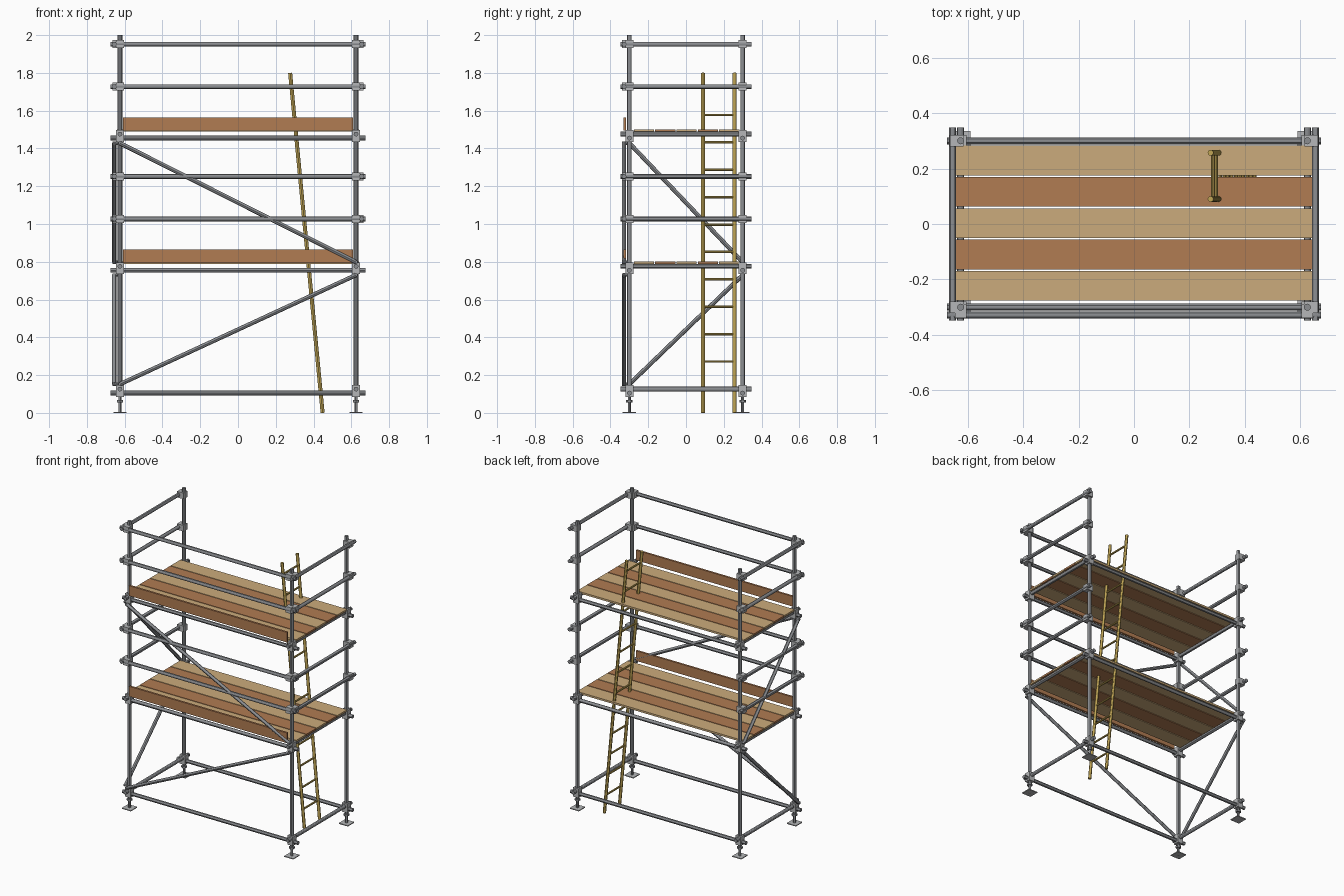
import bpy, bmesh
from mathutils import Vector

cube = bpy.data.objects.get("Cube")
if cube:
    bpy.data.objects.remove(cube)


def material(name, rgb):
    m = bpy.data.materials.new(name)
    m.use_nodes = True
    m.diffuse_color = (*rgb, 1)
    m.node_tree.nodes["Principled BSDF"].inputs["Base Color"].default_value = (*rgb, 1)
    return m


STEEL = material("steel grey", (0.26, 0.27, 0.285))
CLAMP = material("galvanised grey", (0.46, 0.47, 0.48))
TAN = material("tan wood", (0.6, 0.41, 0.2))
BROWN = material("brown wood", (0.44, 0.2, 0.085))
POLE = material("ladder wood", (0.52, 0.37, 0.09))


def finish(bm, name, mat, smooth):
    me = bpy.data.meshes.new(name)
    bm.to_mesh(me)
    bm.free()
    me.materials.append(mat)
    ob = bpy.data.objects.new(name, me)
    bpy.context.collection.objects.link(ob)
    if smooth:
        bpy.ops.object.select_all(action='DESELECT')
        ob.select_set(True)
        bpy.context.view_layer.objects.active = ob
        bpy.ops.object.shade_smooth_by_angle()
    return ob


def tubes(name, mat, segments, radius, sides=12):
    """One object holding a capped cylinder for each pair of end points."""
    bm = bmesh.new()
    for a, b in segments:
        a, b = Vector(a), Vector(b)
        new = bmesh.ops.create_cone(bm, cap_ends=True, segments=sides, radius1=radius,
                                    radius2=radius, depth=(b - a).length)["verts"]
        bmesh.ops.rotate(bm, verts=new, matrix=(b - a).to_track_quat('Z', 'Y').to_matrix())
        bmesh.ops.translate(bm, verts=new, vec=(a + b) / 2)
    return finish(bm, name, mat, True)


def boxes(name, mat, items):
    """One object holding a box for each (centre, size)."""
    bm = bmesh.new()
    for centre, size in items:
        new = bmesh.ops.create_cube(bm, size=1)["verts"]
        bmesh.ops.scale(bm, verts=new, vec=size)
        bmesh.ops.translate(bm, verts=new, vec=centre)
    return finish(bm, name, mat, False)


X, Y = 0.625, 0.30            # post positions
XO, YO = 0.655, 0.328         # rails and braces fixed outside the posts
LX, LY = 0.675, 0.348         # half lengths of tubes
R = 0.0125
LEDGERS = (0.105, 0.755, 1.455)
RAILS = (1.027, 1.252, 1.727, 1.952)
STEP = 0.021                  # transoms rest above the ledgers
corners = [(sx * X, sy * Y) for sx in (-1, 1) for sy in (-1, 1)]

# Upright posts on screw jacks
tubes("posts", STEEL, [((x, y, 0.085), (x, y, 2)) for x, y in corners], R)
tubes("jack_screws", STEEL, [((x, y, 0), (x, y, 0.1)) for x, y in corners], 0.008)
tubes("jack_nuts", STEEL, [((x, y, 0.055), (x, y, 0.068)) for x, y in corners], 0.018, 6)
boxes("base_plates", CLAMP, [((x, y, 0.003), (0.07, 0.07, 0.006)) for x, y in corners])

# Ledgers along the long sides, transoms across the ends
tubes("ledgers", STEEL, [((-LX, y, z), (LX, y, z)) for z in LEDGERS for y in (-Y, Y)], R)
tubes("transoms", STEEL, [((x, -LY, z + STEP), (x, LY, z + STEP))
                          for z in LEDGERS for x in (-X, X)], R)

# Guard rails on the front and both ends, the back stays open
tubes("front_guard_rails", STEEL, [((-LX, -YO, z), (LX, -YO, z)) for z in RAILS], R)
tubes("end_guard_rails", STEEL, [((x, -LY, z), (x, LY, z)) for z in RAILS for x in (-XO, XO)], R)

# Diagonal braces zigzag up the front and the right end
LOW, MID, UP, TOP = 0.152, 0.73, 0.798, 1.428
tubes("front_braces", STEEL, [((-X, -YO, LOW), (X, -YO, MID)),
                              ((-X, -YO, TOP), (X, -YO, UP))], 0.0115)
tubes("end_braces", STEEL, [((-XO, -Y, LOW), (-XO, Y, MID)),
                            ((-XO, -Y, TOP), (-XO, Y, UP))], 0.0115)

# Block clamps where tubes meet the posts
C = 0.042
clamps = []
for x, y in corners:
    out = 0.014 if x > 0 else -0.014
    clamps += [((x, y, z + STEP / 2), (C, C, C + STEP)) for z in LEDGERS]
    clamps += [((x + out, y, z), (C + 0.008, C, C)) for z in RAILS]
    if y < 0:
        clamps += [((x, y - 0.014, z), (C, C + 0.008, C)) for z in RAILS]
boxes("post_clamps", CLAMP, clamps)

# Pins joining brace ends to the posts
tubes("brace_pins", STEEL,
      [((x, -Y, z), (x, -YO - 0.01, z)) for x, z in ((-X, LOW), (X, MID), (-X, TOP), (X, UP))] +
      [((-X, y, z), (-XO - 0.01, y, z)) for y, z in ((-Y, LOW), (Y, MID), (-Y, TOP), (Y, UP))],
      0.009, 8)

# Plank decks and toe boards
PITCH, WIDTH, THICK = 0.113, 0.107, 0.013
for level, z in zip(("lower", "upper"), LEDGERS[1:]):
    deck = z + STEP + R
    for mat, rows in ((TAN, (-2, 0, 2)), (BROWN, (-1, 1))):
        boxes(f"{level}_deck_{mat.name.split()[0]}_planks", mat,
              [((0, r * PITCH + 0.003, deck + THICK / 2), (1.283, WIDTH, THICK)) for r in rows])
    boxes(f"{level}_toe_board", BROWN, [((0, -0.324, deck + 0.041), (1.216, 0.014, 0.07))])

# Leaning ladder passing up through both decks
def lean(y, z):
    return (0.448 - 0.172 * z / 1.8, y, z)


Y1, Y2 = 0.09, 0.257
tubes("ladder_rails", POLE, [(lean(y, 0), lean(y, 1.8)) for y in (Y1, Y2)], 0.0105)
rungs = [0.127 + 0.145 * i for i in range(12)]
tubes("ladder_rungs", POLE, [(lean(Y1, z), lean(Y2, z)) for z in rungs], 0.0065, 8)
